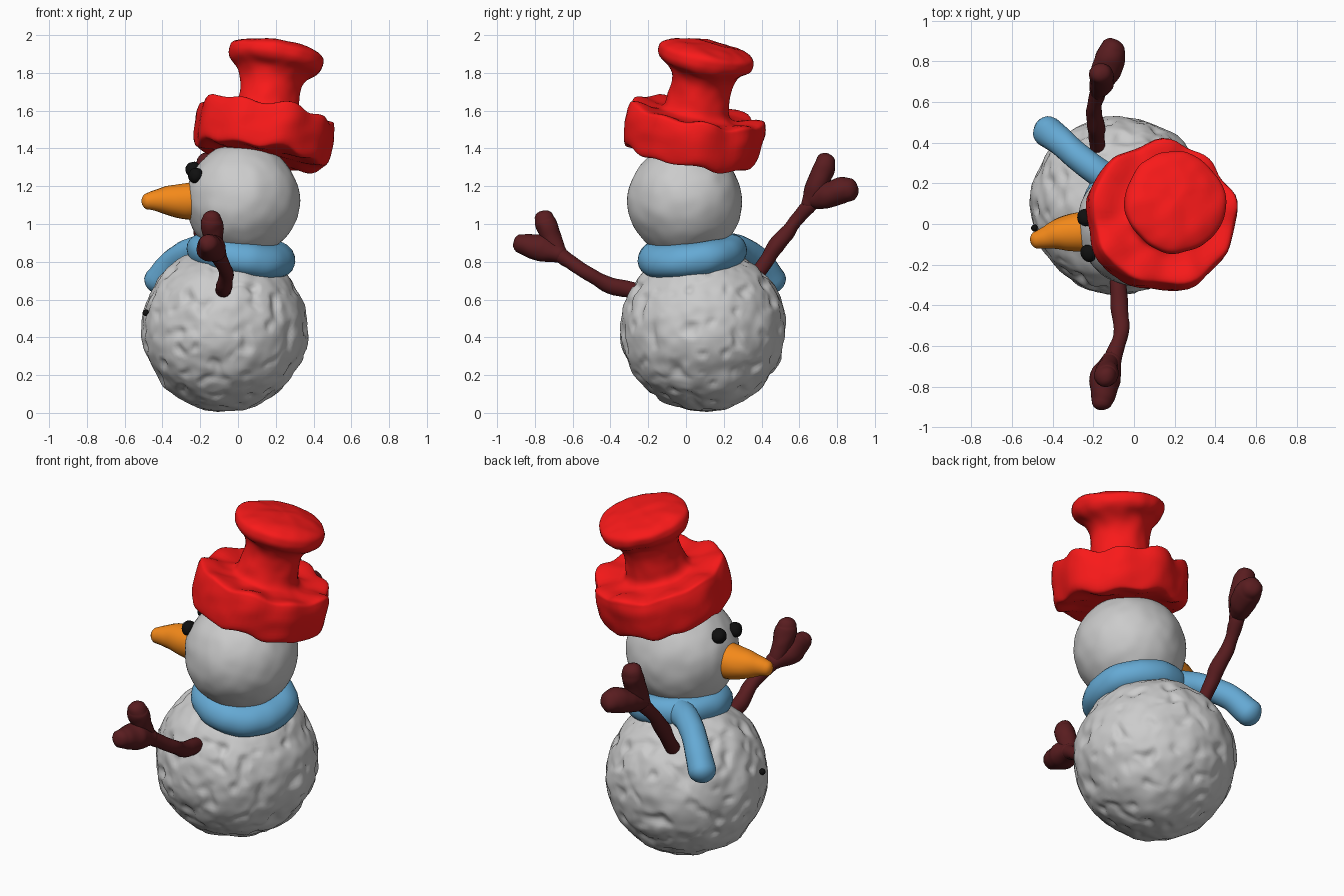
import bpy, bmesh, math
from mathutils import Vector, Matrix, noise

if "Cube" in bpy.data.objects:
    bpy.data.objects.remove(bpy.data.objects["Cube"])


def paint(ob, name, rgb):
    mat = bpy.data.materials.get(name) or bpy.data.materials.new(name)
    mat.diffuse_color = (*rgb, 1)
    mat.use_nodes = True
    mat.node_tree.nodes["Principled BSDF"].inputs["Base Color"].default_value = mat.diffuse_color
    ob.data.materials.append(mat)


def finish(name, bm, colour=None, amp=0.0, freq=6.0, pits=0.0):
    """Push the vertices in and out like hand-shaped clay, then make a smooth object."""
    bm.normal_update()
    moves = []
    for v in bm.verts:
        d = amp * noise.noise(v.co * freq) + 0.5 * amp * noise.noise(v.co * freq * 2.3)
        if pits:
            d -= pits * max(0.0, noise.noise(v.co * 13 + Vector((5, 2, 9))) - 0.15)
        moves.append(v.normal * d)
    for v, m in zip(bm.verts, moves):
        v.co += m
    bmesh.ops.recalc_face_normals(bm, faces=bm.faces)
    for f in bm.faces:
        f.smooth = True
    me = bpy.data.meshes.new(name)
    bm.to_mesh(me)
    bm.free()
    ob = bpy.data.objects.new(name, me)
    bpy.context.collection.objects.link(ob)
    if colour:
        paint(ob, *colour)
    return ob


def ball(name, centre, r, colour=None, sub=3, **kw):
    bm = bmesh.new()
    bmesh.ops.create_icosphere(bm, subdivisions=sub, radius=r,
                               matrix=Matrix.Translation(centre))
    return finish(name, bm, colour, **kw)


def skin(bm, rings, closed=False):
    """Bridge rings of points into a tube; cap the ends unless closed."""
    vr = [[bm.verts.new(p) for p in ring] for ring in rings]
    n = len(vr[0])
    pairs = list(zip(vr, vr[1:])) + ([(vr[-1], vr[0])] if closed else [])
    for a, b in pairs:
        for i in range(n):
            bm.faces.new((a[i], a[(i + 1) % n], b[(i + 1) % n], b[i]))
    if not closed:
        bm.faces.new(vr[0][::-1])
        bm.faces.new(vr[-1])


def spline(pts, steps=6):
    """Catmull-Rom through tuples of any length."""
    pts = [Vector(p) for p in pts]
    pts = [2 * pts[0] - pts[1]] + pts + [2 * pts[-1] - pts[-2]]
    out = []
    for a, b, c, d in zip(pts, pts[1:], pts[2:], pts[3:]):
        for s in range(steps):
            t = s / steps
            out.append(0.5 * (2 * b + (c - a) * t + (2 * a - 5 * b + 4 * c - d) * t * t
                              + (3 * b - a - 3 * c + d) * t ** 3))
    return out + [pts[-2]]


def tube(name, pts, colour, sides=20, **kw):
    """Round-ended tube through (x, y, z, radius) points."""
    path = [(Vector(p[:3]), p[3]) for p in spline(pts)]
    # domed ends
    start, end = path[0], path[-1]
    d0 = (start[0] - path[1][0]).normalized()
    d1 = (end[0] - path[-2][0]).normalized()
    dome = [(math.sin(a), max(math.cos(a), 0.08)) for a in (0.4, 0.8, 1.15, 1.4, 1.55)]
    path = ([(start[0] + d0 * start[1] * s * 0.8, start[1] * c) for s, c in reversed(dome)] + path
            + [(end[0] + d1 * end[1] * s * 0.8, end[1] * c) for s, c in dome])
    rings, u = [], None
    for i, (p, r) in enumerate(path):
        t = (path[min(i + 1, len(path) - 1)][0] - path[max(i - 1, 0)][0]).normalized()
        u = t.orthogonal() if u is None else u - t * u.dot(t)
        u.normalize()
        w = t.cross(u)
        rings.append([p + r * (u * math.cos(a) + w * math.sin(a))
                      for a in (2 * math.pi * k / sides for k in range(sides))])
    bm = bmesh.new()
    skin(bm, rings)
    return finish(name, bm, colour, **kw)


RED = ("hat_red", (0.95, 0.01, 0.01))
BLUE = ("scarf_blue", (0.13, 0.40, 0.66))
BROWN = ("twig_brown", (0.10, 0.012, 0.014))
ORANGE = ("nose_orange", (0.90, 0.25, 0.01))
BLACK = ("coal_black", (0.005, 0.005, 0.005))

# Snowballs
ball("body", (-0.07, 0.09, 0.445), 0.438, sub=6, amp=0.012, freq=7, pits=0.035)
ball("head", (0.025, -0.005, 1.125), 0.303, sub=5, amp=0.008, freq=6)

# Hat: lathed profile (radius, height), dented and tilted
profile = [(0.01, -0.115), (0.22, -0.12), (0.32, -0.125), (0.355, -0.10), (0.365, 0.0),
           (0.36, 0.085), (0.335, 0.115), (0.22, 0.105), (0.175, 0.125), (0.162, 0.19),
           (0.16, 0.27), (0.185, 0.33), (0.235, 0.375), (0.25, 0.415), (0.235, 0.455),
           (0.15, 0.485), (0.01, 0.495)]
axis = Vector((0.17, 0.18, 1)).normalized()
tilt = Matrix.Translation((0.13, 0.035, 1.48)) @ Vector((0, 0, 1)).rotation_difference(axis).to_matrix().to_4x4()
rings = []
for r, z in spline(profile, 5):
    ring = []
    for k in range(72):
        a = 2 * math.pi * k / 72
        wave = 0.0
        if r > 0.2 and z < 0.2:
            wave = (r - 0.2) * (0.045 * math.sin(9 * a) + 0.04 * math.sin(5 * a + 1))
        ring.append(tilt @ Vector(((r + wave) * math.cos(a), (r + wave) * math.sin(a),
                                   z + wave * 1.5)))
    rings.append(ring)
bm = bmesh.new()
skin(bm, rings)
finish("hat", bm, RED, amp=0.012, freq=6)

# Scarf: tilted ring and hanging tail
rings = []
for i in range(64):
    a = 2 * math.pi * i / 64
    ring = []
    for k in range(20):
        b = 2 * math.pi * k / 20
        r = 0.203 + 0.085 * math.cos(b)
        x, y = r * math.cos(a), r * math.sin(a)
        ring.append(Vector((0.02 + x, 0.035 + y, 0.835 - 0.11 * x + 0.10 * y + 0.088 * math.sin(b))))
    rings.append(ring)
bm = bmesh.new()
skin(bm, rings, closed=True)
finish("scarf_ring", bm, BLUE, amp=0.008, freq=5)
tube("scarf_tail", [(-0.10, 0.20, 0.875, 0.075), (-0.22, 0.29, 0.87, 0.07),
                    (-0.34, 0.39, 0.80, 0.07), (-0.425, 0.46, 0.70, 0.075)],
     BLUE, amp=0.006)

# Carrot nose
tube("nose", [(-0.20, -0.035, 1.125, 0.10), (-0.27, -0.04, 1.12, 0.098),
              (-0.36, -0.05, 1.125, 0.08), (-0.43, -0.068, 1.125, 0.058),
              (-0.475, -0.078, 1.12, 0.045)], ORANGE, amp=0.006)

# Coal eyes and button
ball("eye_left", (-0.24, 0.03, 1.29), 0.042, BLACK, amp=0.006, freq=15)
ball("eye_right", (-0.222, -0.145, 1.255), 0.042, BLACK, amp=0.006, freq=15)
ball("button", (-0.488, -0.02, 0.53), 0.018, BLACK, sub=2)

# Twig arms, each with two fat fingers
arms = {
    "front": ([(-0.08, -0.26, 0.645, 0.042), (-0.075, -0.40, 0.675, 0.042),
               (-0.065, -0.54, 0.75, 0.038), (-0.11, -0.68, 0.845, 0.038)],
              [(-0.12, -0.68, 0.86, 0.04), (-0.13, -0.71, 0.93, 0.055),
               (-0.14, -0.745, 1.0, 0.058), (-0.14, -0.755, 1.03, 0.05)],
              [(-0.11, -0.67, 0.84, 0.045), (-0.14, -0.75, 0.87, 0.075),
               (-0.15, -0.83, 0.885, 0.062), (-0.157, -0.875, 0.893, 0.05)]),
    "back": ([(-0.18, 0.38, 0.74, 0.04), (-0.185, 0.46, 0.86, 0.042),
              (-0.195, 0.56, 0.99, 0.038), (-0.175, 0.66, 1.11, 0.038)],
             [(-0.175, 0.65, 1.11, 0.04), (-0.16, 0.69, 1.19, 0.06),
              (-0.16, 0.725, 1.29, 0.06), (-0.165, 0.74, 1.335, 0.053)],
             [(-0.175, 0.66, 1.13, 0.045), (-0.145, 0.74, 1.15, 0.07),
              (-0.115, 0.82, 1.175, 0.07), (-0.10, 0.865, 1.18, 0.06)]),
}
for side, parts in arms.items():
    for label, pts in zip(("arm", "finger_up", "finger_out"), parts):
        tube(f"{side}_{label}", pts, BROWN, amp=0.008, freq=9)
